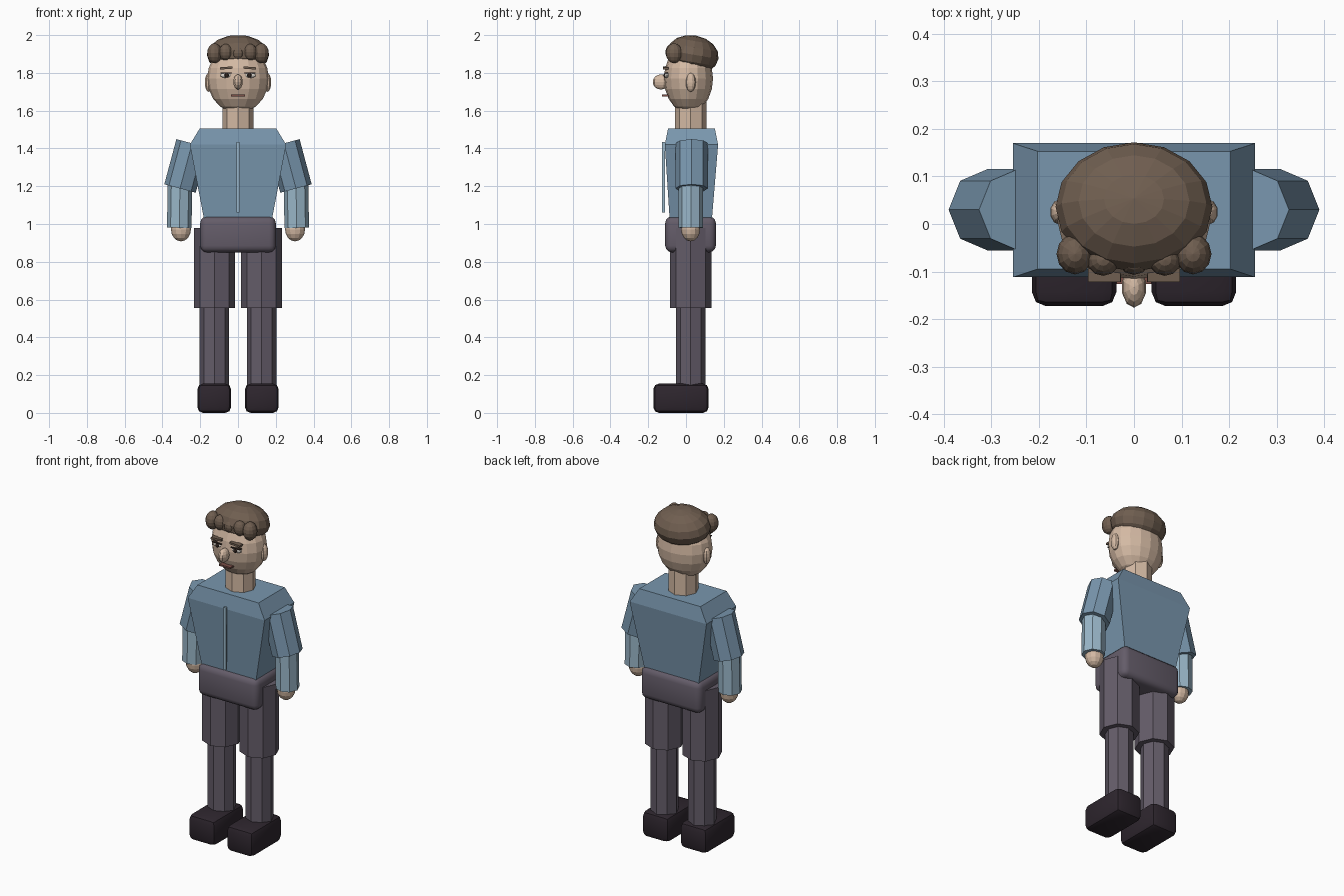
import bpy, bmesh
from math import radians
from mathutils import Matrix, Vector, Euler

if "Cube" in bpy.data.objects:
    bpy.data.objects.remove(bpy.data.objects["Cube"])


def material(name, rgb):
    m = bpy.data.materials.new(name)
    m.diffuse_color = (*rgb, 1)
    m.use_nodes = True
    m.node_tree.nodes["Principled BSDF"].inputs["Base Color"].default_value = m.diffuse_color
    return m


SKIN = material("skin", (0.66, 0.49, 0.37))
HAIR = material("brown hair", (0.16, 0.112, 0.08))
SHIRT = material("blue shirt", (0.19, 0.305, 0.42))
SLEEVE = material("pale blue sleeve", (0.32, 0.47, 0.58))
TROUSER = material("grey purple trousers", (0.127, 0.107, 0.141))
SHOE = material("dark shoe", (0.027, 0.019, 0.027))
WHITE = material("eye white", (0.72, 0.68, 0.62))
DARK = material("dark brown", (0.03, 0.018, 0.014))
LIP = material("lip", (0.2, 0.08, 0.065))


def finish(name, bm, mat, matrix=Matrix()):
    bm.transform(matrix)
    bmesh.ops.recalc_face_normals(bm, faces=bm.faces)
    me = bpy.data.meshes.new(name)
    bm.to_mesh(me)
    bm.free()
    me.materials.append(mat)
    ob = bpy.data.objects.new(name, me)
    bpy.context.collection.objects.link(ob)
    return ob


def placed(loc, scale, rot=(0, 0, 0)):
    return Matrix.LocRotScale(Vector(loc), Euler([radians(a) for a in rot]), Vector(scale))


def ball(name, mat, loc, radii, rot=(0, 0, 0), seg=12, rings=8):
    bm = bmesh.new()
    bmesh.ops.create_uvsphere(bm, u_segments=seg, v_segments=rings, radius=1)
    return finish(name, bm, mat, placed(loc, radii, rot))


def tube(name, mat, top, bottom, r):
    """Eight-sided cylinder between two points."""
    a, b = Vector(top), Vector(bottom)
    axis = a - b
    tilt = Vector((0, 0, 1)).rotation_difference(axis).to_matrix().to_4x4()
    bm = bmesh.new()
    bmesh.ops.create_cone(bm, cap_ends=True, segments=8, radius1=r, radius2=r, depth=axis.length)
    return finish(name, bm, mat, Matrix.Translation((a + b) / 2) @ tilt)


def box(name, mat, lo, hi, bevel=0, segments=2, rot=(0, 0, 0)):
    lo, hi = Vector(lo), Vector(hi)
    bm = bmesh.new()
    bmesh.ops.create_cube(bm, size=1)
    bm.transform(Matrix.Diagonal((hi - lo).to_4d()))
    if bevel:
        bmesh.ops.bevel(bm, geom=bm.edges[:], offset=bevel, segments=segments,
                        profile=0.5, affect='EDGES')
    ob = finish(name, bm, mat, placed((lo + hi) / 2, (1, 1, 1), rot))
    if bevel:
        for p in ob.data.polygons:
            p.use_smooth = True
        ob.data.set_sharp_from_angle(angle=radians(40))
    return ob


# Torso: stacked rectangles (z, half width, front y, back y)
bm = bmesh.new()
prev = None
for z, w, f, b in ((1.0, 0.175, -0.085, 0.135), (1.42, 0.255, -0.112, 0.17),
                   (1.505, 0.203, -0.095, 0.153)):
    ring = [bm.verts.new(p) for p in ((-w, f, z), (w, f, z), (w, b, z), (-w, b, z))]
    if prev:
        for i in range(4):
            bm.faces.new((prev[i], prev[(i + 1) % 4], ring[(i + 1) % 4], ring[i]))
    else:
        bm.faces.new(ring[::-1])
    prev = ring
bm.faces.new(prev)
finish("torso", bm, SHIRT)
box("shirt_placket", SLEEVE, (-0.007, -0.126, 1.06), (0.007, -0.112, 1.435))
box("pelvis", TROUSER, (-0.2, -0.11, 0.85), (0.2, 0.158, 1.04), 0.035, 3)

# Head and neck
tube("neck", SKIN, (0, 0.025, 1.65), (0, 0.025, 1.48), 0.083)
ball("head", SKIN, (0, 0.013, 1.77), (0.163, 0.13, 0.182), seg=16, rings=10)
ball("nose", SKIN, (0, -0.133, 1.752), (0.026, 0.043, 0.04), seg=10)
box("mouth", LIP, (-0.037, -0.126, 1.676), (0.037, -0.09, 1.685))

# Hair cap and fringe curls
ball("hair", HAIR, (0, 0.036, 1.897), (0.165, 0.138, 0.102), (-10, 0, 0), 16, 8)
ball("curl_middle", HAIR, (0, -0.07, 1.905), (0.036, 0.037, 0.04))

for side, s in (("left", -1), ("right", 1)):
    # Face details and curls
    ball("curl_outer_" + side, HAIR, (s * 0.124, -0.063, 1.904), (0.039, 0.043, 0.053))
    ball("curl_inner_" + side, HAIR, (s * 0.065, -0.075, 1.91), (0.035, 0.034, 0.044))
    ball("ear_" + side, SKIN, (s * 0.155, 0.025, 1.75), (0.022, 0.027, 0.05), seg=10)
    ball("eye_" + side, WHITE, (s * 0.062, -0.1, 1.787), (0.032, 0.014, 0.014))
    ball("pupil_" + side, DARK, (s * 0.06, -0.112, 1.787), (0.012, 0.007, 0.012), seg=8, rings=6)
    box("upper_lid_" + side, DARK, (s * 0.062 - 0.031, -0.115, 1.798),
        (s * 0.062 + 0.031, -0.095, 1.803))
    box("eyebrow_" + side, HAIR, (s * 0.062 - 0.034, -0.122, 1.82),
        (s * 0.062 + 0.034, -0.092, 1.832), rot=(0, s * 4, 0))

    # Arms
    tube("upper_arm_" + side, SHIRT, (s * 0.243, 0.03, 1.427), (s * 0.307, 0.03, 1.188), 0.086)
    tube("forearm_" + side, SLEEVE, (s * 0.307, 0.026, 1.21), (s * 0.311, 0.026, 0.98), 0.065)
    ball("hand_" + side, SKIN, (s * 0.302, 0.024, 0.972), (0.053, 0.05, 0.064))

    # Legs
    tube("thigh_" + side, TROUSER, (s * 0.125, 0.025, 0.98), (s * 0.125, 0.025, 0.555), 0.109)
    tube("shin_" + side, TROUSER, (s * 0.125, 0.025, 0.6), (s * 0.125, 0.025, 0.14), 0.078)
    box("shoe_" + side, SHOE, (s * 0.126 - 0.089, -0.173, 0), (s * 0.126 + 0.089, 0.12, 0.155), 0.03, 2)
